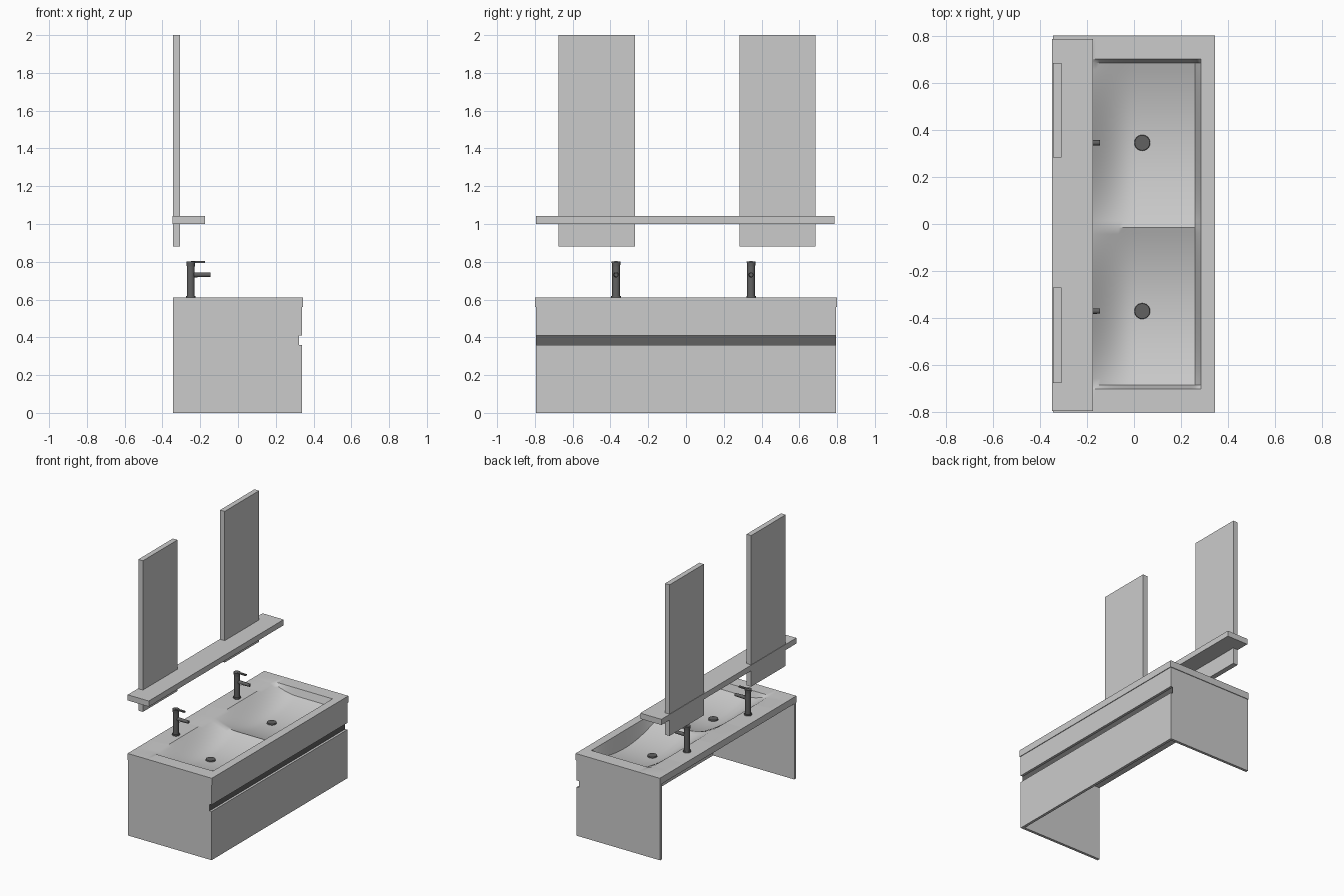
import bpy, bmesh, math
from mathutils import Matrix

if "Cube" in bpy.data.objects:
    bpy.data.objects.remove(bpy.data.objects["Cube"])

dark = bpy.data.materials.new("dark_metal")
dark.diffuse_color = (0.12, 0.12, 0.12, 1)
dark.use_nodes = True
dark.node_tree.nodes["Principled BSDF"].inputs["Base Color"].default_value = dark.diffuse_color


def make(name, bm, mat=None, smooth=False):
    bmesh.ops.recalc_face_normals(bm, faces=bm.faces)
    me = bpy.data.meshes.new(name)
    bm.to_mesh(me)
    bm.free()
    ob = bpy.data.objects.new(name, me)
    bpy.context.collection.objects.link(ob)
    if mat:
        me.materials.append(mat)
    if smooth:
        bpy.ops.object.select_all(action='DESELECT')
        bpy.context.view_layer.objects.active = ob
        ob.select_set(True)
        bpy.ops.object.shade_smooth_by_angle(angle=math.radians(35))
    return ob


def add_box(bm, x, y, z):
    m = Matrix.Translation(((x[0] + x[1]) / 2, (y[0] + y[1]) / 2, (z[0] + z[1]) / 2))
    s = Matrix.Diagonal((x[1] - x[0], y[1] - y[0], z[1] - z[0], 1))
    bmesh.ops.create_cube(bm, size=1, matrix=m @ s)


def box(name, x, y, z, mat=None):
    bm = bmesh.new()
    add_box(bm, x, y, z)
    return make(name, bm, mat)


def add_cyl(bm, centre, r1, r2, length, rot=Matrix()):
    bmesh.ops.create_cone(bm, cap_ends=True, segments=24, radius1=r1, radius2=r2,
                          depth=length, matrix=Matrix.Translation(centre) @ rot)


# side panels, notched where the handle groove runs out
profile = [(-.345, 0), (.34, 0), (.34, .36), (.322, .36),
           (.322, .41), (.34, .41), (.34, .56), (-.345, .56)]
for name, y in (("left_side_panel", -.795), ("right_side_panel", .775)):
    bm = bmesh.new()
    f = bm.faces.new([bm.verts.new((x, y, z)) for x, z in profile])
    ext = bmesh.ops.extrude_face_region(bm, geom=[f])
    bmesh.ops.translate(bm, vec=(0, .02, 0),
                        verts=[v for v in ext["geom"] if isinstance(v, bmesh.types.BMVert)])
    make(name, bm)

# drawer fronts and recessed handle groove
box("lower_drawer_front", (.32, .34), (-.775, .775), (0, .36))
box("upper_drawer_front", (.32, .34), (-.775, .775), (.41, .56))
box("handle_groove", (.31, .3225), (-.794, .794), (.355, .415), dark)

# double washbasin: one slab whose top dips into two arched bowls
X0, X1, YE, RIDGE, TOP = -.2, .285, .7, -.015, .61


def clamp(t):
    return max(0, min(1, t))


def depth(x, y):
    if not (X0 < x < X1 and -YE < y < YE):
        return 0
    back = math.sin(clamp((x - X0) / .2) * math.pi / 2)
    front = clamp((X1 - x) / .025)
    end = clamp((YE - abs(y)) / .015)
    lo, hi = (-YE, RIDGE) if y < RIDGE else (RIDGE, YE)
    t = (2 * y - lo - hi) / (hi - lo)
    return (.045 + .067 * (1 - t * t)) * back * front * end


xs = [-.345] + [X0 + (.26 - X0) * i / 24 for i in range(25)] + [.272, X1, .345]
n = 24
ys = [-.8, -YE] + [-.685 + (RIDGE + .685) * i / n for i in range(n)]
ys += [RIDGE + (.685 - RIDGE) * i / n for i in range(n + 1)] + [YE, .8]
bm = bmesh.new()
top, low = [], []
for x in xs:
    zs = [TOP - depth(x, y) for y in ys]
    top.append([bm.verts.new((x, y, z)) for y, z in zip(ys, zs)])
    low.append([bm.verts.new((x, y, min(.56, z - .015))) for y, z in zip(ys, zs)])
for g in (top, low):
    for i in range(len(xs) - 1):
        for j in range(len(ys) - 1):
            bm.faces.new((g[i][j], g[i + 1][j], g[i + 1][j + 1], g[i][j + 1]))
for i in range(len(xs) - 1):
    for j in (0, -1):
        bm.faces.new((top[i][j], top[i + 1][j], low[i + 1][j], low[i][j]))
for j in range(len(ys) - 1):
    for i in (0, -1):
        bm.faces.new((top[i][j], top[i][j + 1], low[i][j + 1], low[i][j]))
make("double_washbasin", bm, smooth=True)

# wall shelf
box("wall_shelf", (-.348, -.175), (-.795, .785), (1.0, 1.042))

turn = Matrix.Rotation(math.pi / 2, 4, 'Y')
for side, y, mirror_y in (("left", -.37, (-.675, -.27)), ("right", .345, (.283, .685))):
    # wall mirror
    box(side + "_mirror", (-.345, -.307), mirror_y, (.88, 2.0))
    # drain cap
    bm = bmesh.new()
    add_cyl(bm, (.035, y, .5), .035, .032, .014)
    make(side + "_drain", bm, dark, True)
    # tap: body, cap, spout and lever
    bm = bmesh.new()
    add_cyl(bm, (-.25, y, .614), .026, .026, .012)
    add_cyl(bm, (-.25, y, .695), .021, .021, .17)
    add_cyl(bm, (-.25, y, .788), .021, .024, .026)
    add_cyl(bm, (-.2, y, .731), .014, .011, .11, turn)
    add_box(bm, (-.25, -.175), (y - .008, y + .008), (.794, .803))
    make(side + "_tap", bm, dark, True)
